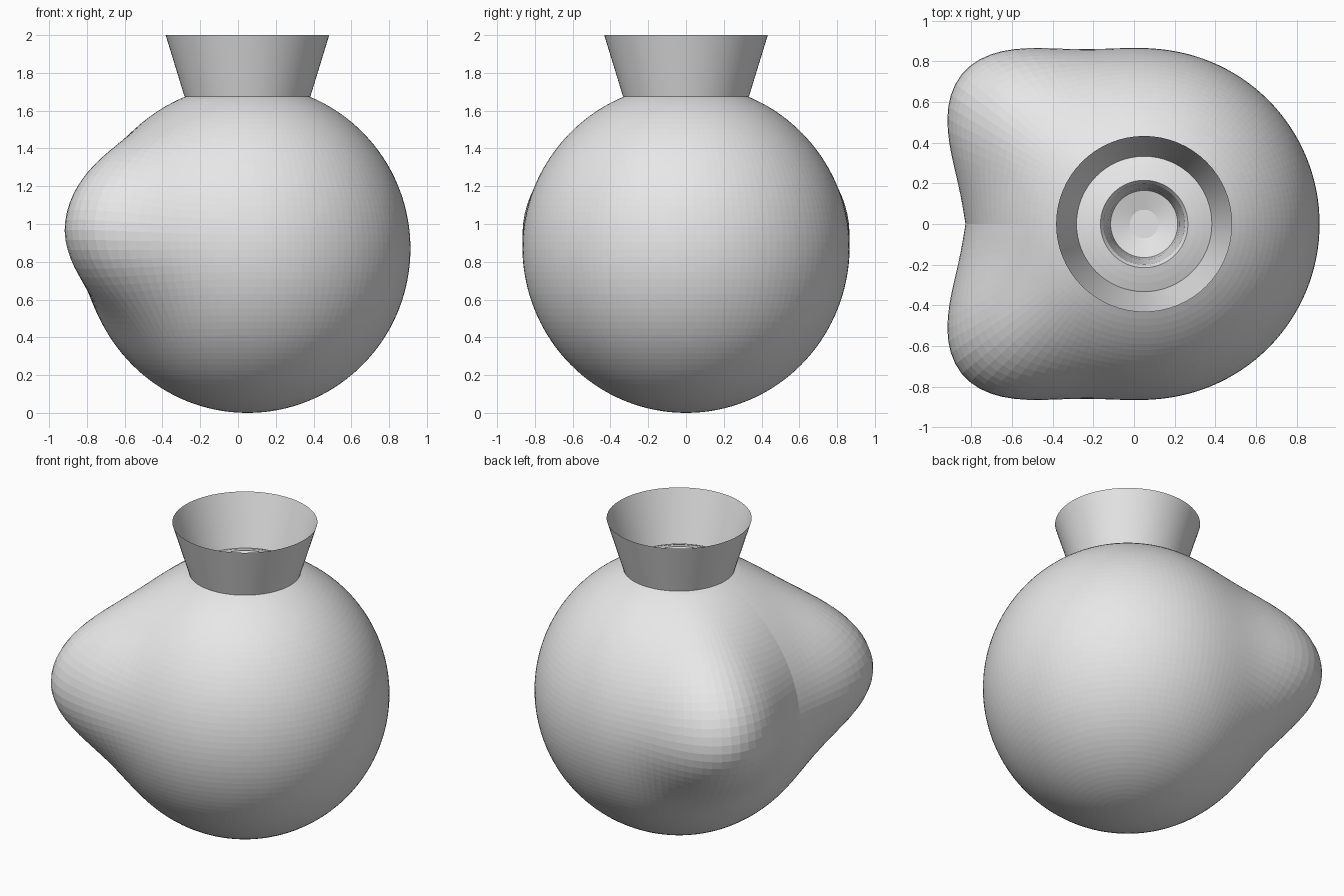
import bpy, math

if "Cube" in bpy.data.objects:
    bpy.data.objects.remove(bpy.data.objects["Cube"])

CX, CZ, R, RZ = 0.05, 0.87, 0.863, 0.87   # body centre and radii
SEG, RINGS = 128, 64
NECK_R, NECK_Z = 0.333, 1.674

grey = bpy.data.materials.new("plain_grey")
grey.diffuse_color = (0.8, 0.8, 0.8, 1)
grey.use_nodes = True
grey.node_tree.nodes["Principled BSDF"].inputs["Base Color"].default_value = grey.diffuse_color


def add_mesh(name, verts, faces):
    me = bpy.data.meshes.new(name)
    me.from_pydata(verts, [], faces)
    me.materials.append(grey)
    ob = bpy.data.objects.new(name, me)
    bpy.context.collection.objects.link(ob)
    return ob


def bridge(rows, seg):
    """Quads between consecutive rings, listed from top to bottom."""
    return [(r * seg + i, (r + 1) * seg + i, (r + 1) * seg + (i + 1) % seg, r * seg + (i + 1) % seg)
            for r in range(rows - 1) for i in range(seg)]


def bulge(az, el):
    """Outward swelling of the two mirrored bumps at the back and front left."""
    off = abs(math.degrees(math.atan2(math.sin(az), -math.cos(az)))) - 39.5
    up = el - 7
    s = 20 if up > 0 else 16
    return 0.305 * math.exp(-0.5 * ((off / 16.5) ** 2 + (up / s) ** 2))


# Body: round shell with two bumps and a small well under the neck
verts = []
well = [(0.07, 1.42), (0.165, 1.45), (0.175, 1.55), (0.2, 1.69)]
for r, z in well:
    for i in range(SEG):
        a = 2 * math.pi * i / SEG
        verts.append((CX + r * math.cos(a), r * math.sin(a), z))
start = math.asin(0.215 / R)
for k in range(RINGS):
    t = start + (math.pi - 0.01 - start) * k / (RINGS - 1)
    el = 90 - math.degrees(t)
    for i in range(SEG):
        a = 2 * math.pi * i / SEG
        b = bulge(a, el) if t > 0.42 else 0
        h = (R + b) * math.sin(t)
        verts.append((CX + h * math.cos(a), h * math.sin(a), CZ + (RZ + b) * math.cos(t)))
rows = len(well) + RINGS
faces = bridge(rows, SEG)
faces.append(tuple(range(SEG)))                                   # well floor
faces.append(tuple(reversed(range((rows - 1) * SEG, rows * SEG))))  # underside
add_mesh("round_body", verts, faces)

# Neck: thin flared collar, open at the top
N = 64
verts = []
for r, z in ((0.433, 2.0), (NECK_R, NECK_Z)):
    for i in range(N):
        a = 2 * math.pi * i / N
        verts.append((CX + r * math.cos(a), r * math.sin(a), z))
neck = add_mesh("flared_neck", verts, bridge(2, N))
for p in neck.data.polygons:
    p.use_smooth = True
